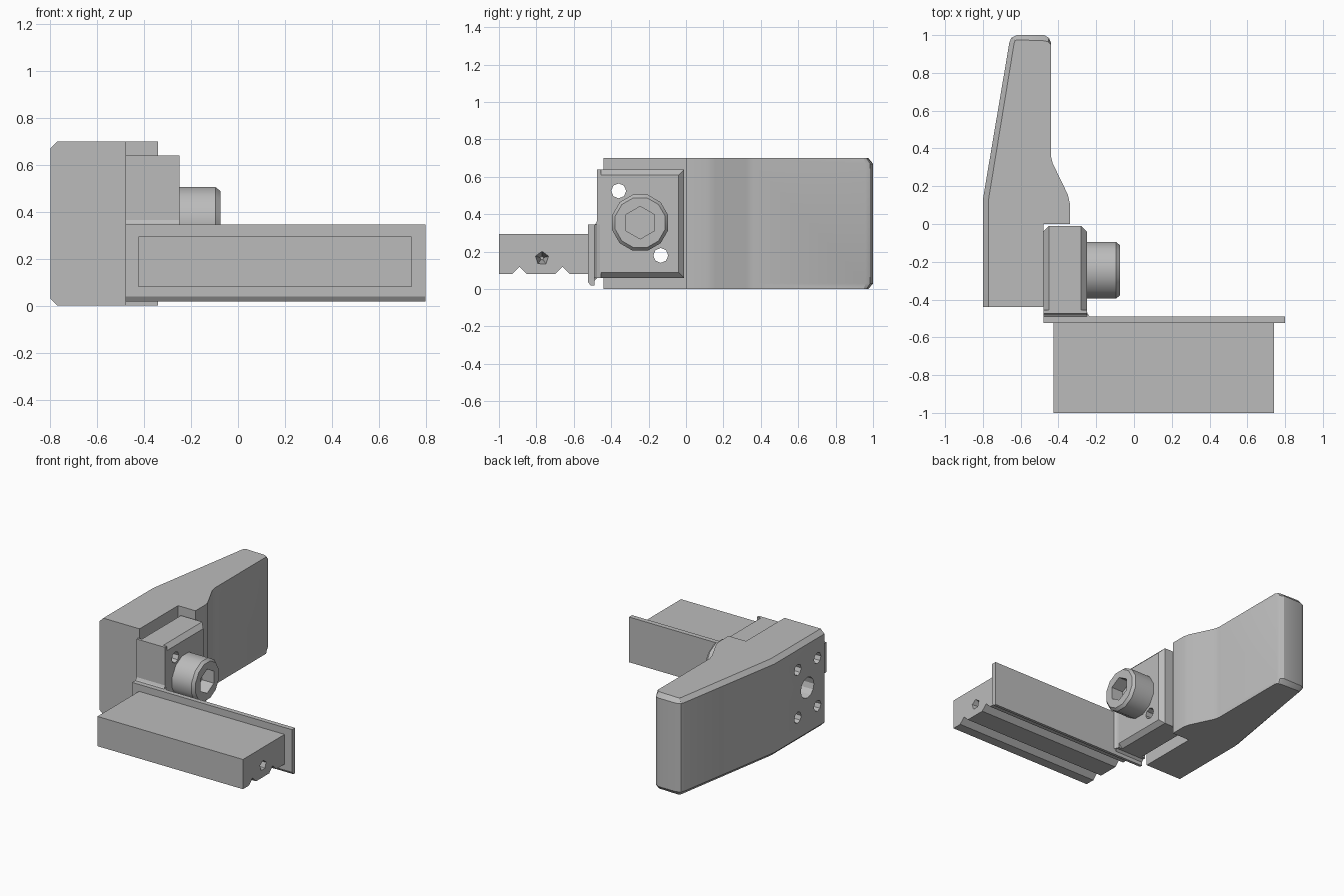
import bpy, bmesh, math

cube = bpy.data.objects.get("Cube")
if cube:
    bpy.data.objects.remove(cube, do_unlink=True)

grey = bpy.data.materials.new("plain grey")
grey.use_nodes = True
grey.diffuse_color = (0.5, 0.5, 0.5, 1)
grey.node_tree.nodes["Principled BSDF"].inputs["Base Color"].default_value = (0.5, 0.5, 0.5, 1)


def loft(name, rings):
    """Solid made by joining equal rings of points, capped at both ends."""
    bm = bmesh.new()
    rows = [[bm.verts.new(p) for p in ring] for ring in rings]
    n = len(rows[0])
    for a, b in zip(rows, rows[1:]):
        for i in range(n):
            j = (i + 1) % n
            bm.faces.new((a[i], a[j], b[j], b[i]))
    bm.faces.new(rows[0])
    bm.faces.new(rows[-1])
    bmesh.ops.recalc_face_normals(bm, faces=bm.faces)
    mesh = bpy.data.meshes.new(name)
    bm.to_mesh(mesh)
    bm.free()
    mesh.materials.append(grey)
    ob = bpy.data.objects.new(name, mesh)
    bpy.context.collection.objects.link(ob)
    return ob


def activate(ob):
    bpy.ops.object.select_all(action='DESELECT')
    ob.select_set(True)
    bpy.context.view_layer.objects.active = ob


def smooth(ob, degrees):
    activate(ob)
    bpy.ops.object.shade_smooth_by_angle(angle=math.radians(degrees))


def cut(ob, cutter):
    cutter.hide_render = True
    mod = ob.modifiers.new("cut", 'BOOLEAN')
    mod.operation = 'DIFFERENCE'
    mod.solver = 'EXACT'
    mod.object = cutter
    activate(ob)
    bpy.ops.object.modifier_apply(modifier=mod.name)
    bpy.data.objects.remove(cutter, do_unlink=True)


def disc(x, y, z, r, n, turn=0):
    angles = [turn + math.tau * i / n for i in range(n)]
    return [(x, y + r * math.cos(a), z + r * math.sin(a)) for a in angles]


def rod(x0, x1, y, z, r, n, turn=0):
    return loft("cutter", [disc(x, y, z, r, n, turn) for x in (x0, x1)])


def section(x, pts):
    return [(x, y, z) for y, z in pts]


def rect(y0, y1, z0, z1):
    return [(y0, z0), (y1, z0), (y1, z1), (y0, z1)]


# Tapered arm: plan outline, with chamfered outer side and tip
inner = [(-0.44, 0.36), (-0.43, 0.32), (-0.35, 0.155), (-0.34, 0.11),
         (-0.34, 0), (-0.48, 0), (-0.48, -0.44)]
outline = [(-0.80, -0.44), (-0.80, 0.13), (-0.66, 0.96), (-0.65, 0.985),
           (-0.62, 1.0), (-0.475, 1.0), (-0.45, 0.985), (-0.44, 0.96)] + inner
inset = [(-0.77, -0.44), (-0.77, 0.13), (-0.635, 0.955), (-0.63, 0.97),
         (-0.62, 0.975), (-0.475, 0.97), (-0.455, 0.965), (-0.44, 0.95)] + inner
levels = [(inset, 0), (outline, 0.03), (outline, 0.67), (inset, 0.70)]
arm = loft("tapered_arm", [[(x, y, z) for x, y in pts] for pts, z in levels])

# Bolt pattern through the arm
SCREW = (-0.245, 0.355)
for y in (-0.36, -0.135):
    for z in (0.525, 0.18):
        cut(arm, rod(-0.9, -0.4, y, z, 0.04, 8))
cut(arm, rod(-0.9, -0.4, *SCREW, 0.075, 12))
smooth(arm, 28)

# Mounting block, chamfered on all edges except along the front
full = rect(-0.46, -0.01, 0.06, 0.64)
small = rect(-0.46, -0.04, 0.09, 0.61)
block = loft("mounting_block", [section(x, p) for x, p in
             ((-0.48, small), (-0.45, full), (-0.28, full), (-0.25, small))])
for y, z in ((-0.36, 0.525), (-0.135, 0.18)):
    cut(block, rod(-0.55, -0.2, y, z, 0.04, 8))

# Square lip on the block front, and the flared neck down to the plate
lip = rect(-0.475, -0.455, 0.06, 0.64)
loft("block_lip", [section(x, lip) for x in (-0.48, -0.25)])
neck = [(-0.475, 0.06), (-0.49, 0.045), (-0.49, 0.345), (-0.483, 0.35), (-0.475, 0.365)]
loft("plate_neck", [section(-0.48, neck), section(-0.25, neck)])
flare = [(-0.25, -0.46), (-0.246, -0.475), (-0.235, -0.49), (-0.25, -0.49)]
loft("neck_fillet", [[(x, y, z) for x, y in flare] for z in (0.06, 0.345)])

# Long back plate with its bottom edge bevelled
plate = [(-0.525, 0.04), (-0.51, 0.018), (-0.49, 0.018), (-0.49, 0.345), (-0.525, 0.345)]
loft("back_plate", [section(x, plate) for x in (-0.48, 0.80)])

# Grip bar with two grooves below and a pointed hole in each end
bar_profile = [(-0.52, 0.295), (-1.0, 0.295), (-1.0, 0.08)]
for y in (-0.89, -0.66):
    bar_profile += [(y - 0.04, 0.08), (y, 0.12), (y + 0.04, 0.08)]
bar_profile.append((-0.52, 0.08))
bar = loft("grip_bar", [section(x, bar_profile) for x in (-0.425, 0.74)])
for x, d in ((-0.425, 1), (0.74, -1)):
    cut(bar, loft("cutter", [disc(x - d * 0.02, -0.77, 0.165, 0.042, 5, 0.3),
                             disc(x + d * 0.1, -0.77, 0.165, 0.01, 5, 0.3)]))

# Socket head screw
screw = loft("socket_screw", [disc(x, *SCREW, r, 12, math.pi / 12) for x, r in
             ((-0.26, 0.155), (-0.095, 0.155), (-0.075, 0.138))])
cut(screw, rod(-0.17, 0, *SCREW, 0.087, 6, math.pi / 2))
smooth(screw, 32)
